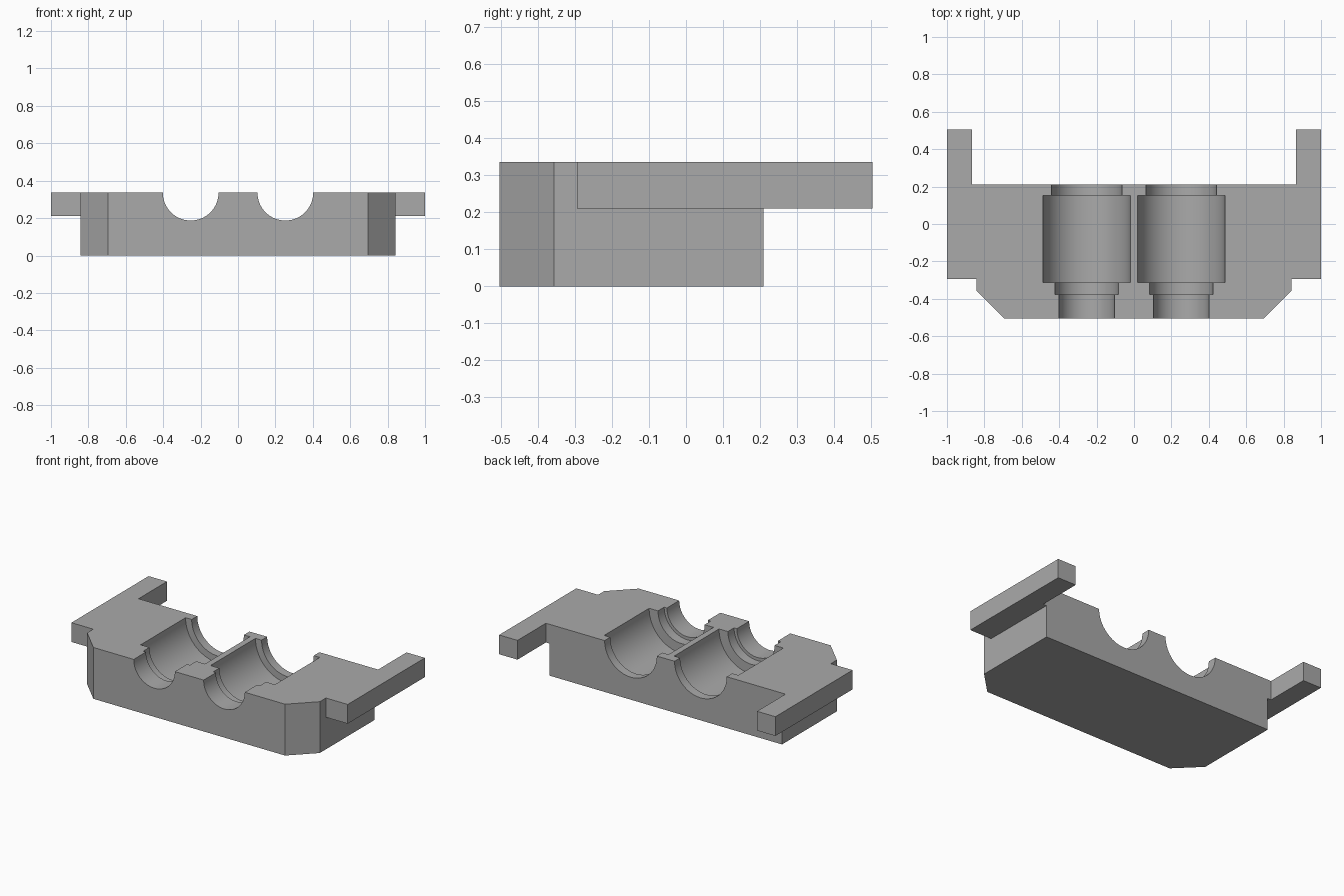
import bpy
import bmesh
from math import cos, sin, pi, radians
from mathutils import Vector

TOP, SHELF = 0.336, 0.21
FRONT, BACK, ARM_BACK = -0.504, 0.21, 0.504
SEGMENTS = 64

cube = bpy.data.objects.get("Cube")
if cube:
    bpy.data.objects.remove(cube, do_unlink=True)

grey = bpy.data.materials.new("plain grey")
grey.use_nodes = True
colour = (0.4, 0.4, 0.4, 1)
grey.diffuse_color = colour
grey.node_tree.nodes["Principled BSDF"].inputs["Base Color"].default_value = colour


def add_object(name, bm):
    bmesh.ops.recalc_face_normals(bm, faces=bm.faces)
    mesh = bpy.data.meshes.new(name)
    bm.to_mesh(mesh)
    bm.free()
    mesh.materials.append(grey)
    obj = bpy.data.objects.new(name, mesh)
    bpy.context.collection.objects.link(obj)
    return obj


def mirrored_prism(name, half, z0, z1):
    """Extrude an outline given by its +x half, listed front to back."""
    outline = half + [(-x, y) for x, y in reversed(half)]
    bm = bmesh.new()
    face = bm.faces.new([bm.verts.new((x, y, z0)) for x, y in outline])
    top = bmesh.ops.extrude_face_region(bm, geom=[face])["geom"]
    bmesh.ops.translate(bm, vec=Vector((0, 0, z1 - z0)),
                        verts=[v for v in top if isinstance(v, bmesh.types.BMVert)])
    return add_object(name, bm)


def stepped_cutter(name, cx, profile):
    """Stepped round bar along y, from (radius, y) points."""
    bm = bmesh.new()
    rings = []
    for r, y in profile:
        angles = [2 * pi * i / SEGMENTS for i in range(SEGMENTS)]
        rings.append([bm.verts.new((cx + r * cos(a), y, TOP + r * sin(a))) for a in angles])
    for a, b in zip(rings, rings[1:]):
        for i in range(SEGMENTS):
            j = (i + 1) % SEGMENTS
            bm.faces.new((a[i], a[j], b[j], b[i]))
    bm.faces.new(rings[0])
    bm.faces.new(rings[-1])
    return add_object(name, bm)


def combine(obj, other, operation):
    """Apply a boolean and remove the helper."""
    mod = obj.modifiers.new(operation.title(), 'BOOLEAN')
    mod.operation = operation
    mod.solver = 'EXACT'
    mod.object = other
    bpy.context.view_layer.objects.active = obj
    bpy.ops.object.modifier_apply(modifier=mod.name)
    bpy.data.objects.remove(other, do_unlink=True)


# Main block with chamfered front corners
block = mirrored_prism("bearing_block", [(0.694, FRONT), (0.842, -0.357), (0.842, BACK)], 0, TOP)

# Upper flange with two arms reaching back
flange = mirrored_prism("flange", [(1, -0.294), (1, ARM_BACK), (0.867, ARM_BACK), (0.867, BACK)],
                        SHELF, TOP)
combine(block, flange, 'UNION')

# Two stepped half-round channels along the top
steps = [(0.149, -0.6, -0.377), (0.169, -0.377, -0.313),
         (0.233, -0.313, 0.152), (0.189, 0.152, 0.3)]
profile = [(r, y) for r, y0, y1 in steps for y in (y0, y1)]
for side in (-1, 1):
    combine(block, stepped_cutter("channel_cutter", side * 0.253, profile), 'DIFFERENCE')

# Smooth the channels, keep every hard edge
bpy.ops.object.select_all(action='DESELECT')
block.select_set(True)
bpy.context.view_layer.objects.active = block
bpy.ops.object.shade_smooth_by_angle(angle=radians(30))
